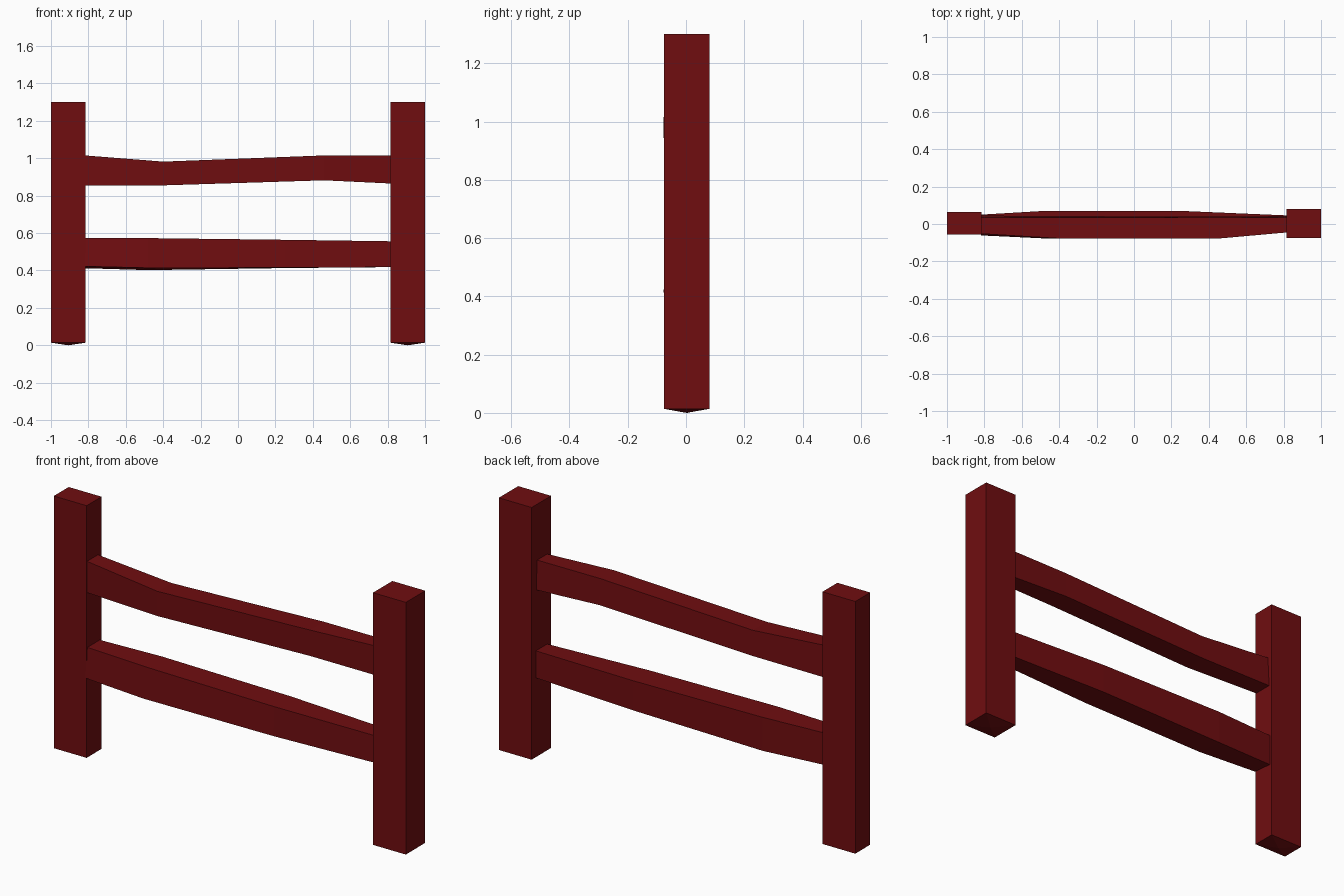
import bpy, bmesh

if "Cube" in bpy.data.objects:
    bpy.data.objects.remove(bpy.data.objects["Cube"])

red = bpy.data.materials.new("dark_red_paint")
red.diffuse_color = (0.16, 0.004, 0.005, 1)
red.use_nodes = True
red.node_tree.nodes["Principled BSDF"].inputs["Base Color"].default_value = red.diffuse_color


def loft(name, rings, tip=None):
    """Skin a stack of four-sided rings; cap both ends, optional pointed start."""
    bm = bmesh.new()
    vs = [[bm.verts.new(p) for p in ring] for ring in rings]
    for a, b in zip(vs, vs[1:]):
        for i in range(4):
            j = (i + 1) % 4
            bm.faces.new((a[i], a[j], b[j], b[i]))
    bm.faces.new(vs[-1])
    if tip:
        t = bm.verts.new(tip)
        for i in range(4):
            bm.faces.new((vs[0][i], vs[0][(i + 1) % 4], t))
    else:
        bm.faces.new(vs[0])
    bmesh.ops.recalc_face_normals(bm, faces=bm.faces)
    mesh = bpy.data.meshes.new(name)
    bm.to_mesh(mesh)
    bm.free()
    mesh.materials.append(red)
    obj = bpy.data.objects.new(name, mesh)
    bpy.context.collection.objects.link(obj)
    return obj


def post(name, x0, x1, y0, y1):
    # Square post with a very shallow pointed foot
    rings = [[(x0, y0, z), (x1, y0, z), (x1, y1, z), (x0, y1, z)]
             for z in (0.014, 1.3)]
    loft(name, rings, ((x0 + x1) / 2, (y0 + y1) / 2, 0))


def rail(name, stations):
    # Station: x, front y top/bottom, back y top/bottom, top z, front/back bottom z
    loft(name, [[(x, ft, zt), (x, fb, zf), (x, bb, zb), (x, bt, zt)]
                for x, ft, fb, bt, bb, zt, zf, zb in stations])


# Posts
post("left_post", -1.0, -0.815, -0.056, 0.064)
post("right_post", 0.815, 1.0, -0.076, 0.08)

# Hand-hewn rails
rail("upper_rail", [
    (-0.818, -0.052, -0.052, 0.036, 0.045, 1.015, 0.855, 0.855),
    (-0.40, -0.077, -0.075, 0.035, 0.042, 0.982, 0.855, 0.855),
    (0.46, -0.077, -0.075, 0.034, 0.040, 1.015, 0.882, 0.882),
    (0.818, -0.045, -0.045, 0.036, 0.042, 1.015, 0.865, 0.865)])
rail("lower_rail", [
    (-0.818, -0.050, -0.061, 0.050, 0.050, 0.575, 0.422, 0.412),
    (-0.48, -0.066, -0.077, 0.070, 0.070, 0.573, 0.414, 0.402),
    (0.25, -0.066, -0.070, 0.070, 0.070, 0.564, 0.415, 0.413),
    (0.818, -0.045, -0.045, 0.046, 0.046, 0.556, 0.418, 0.418)])
